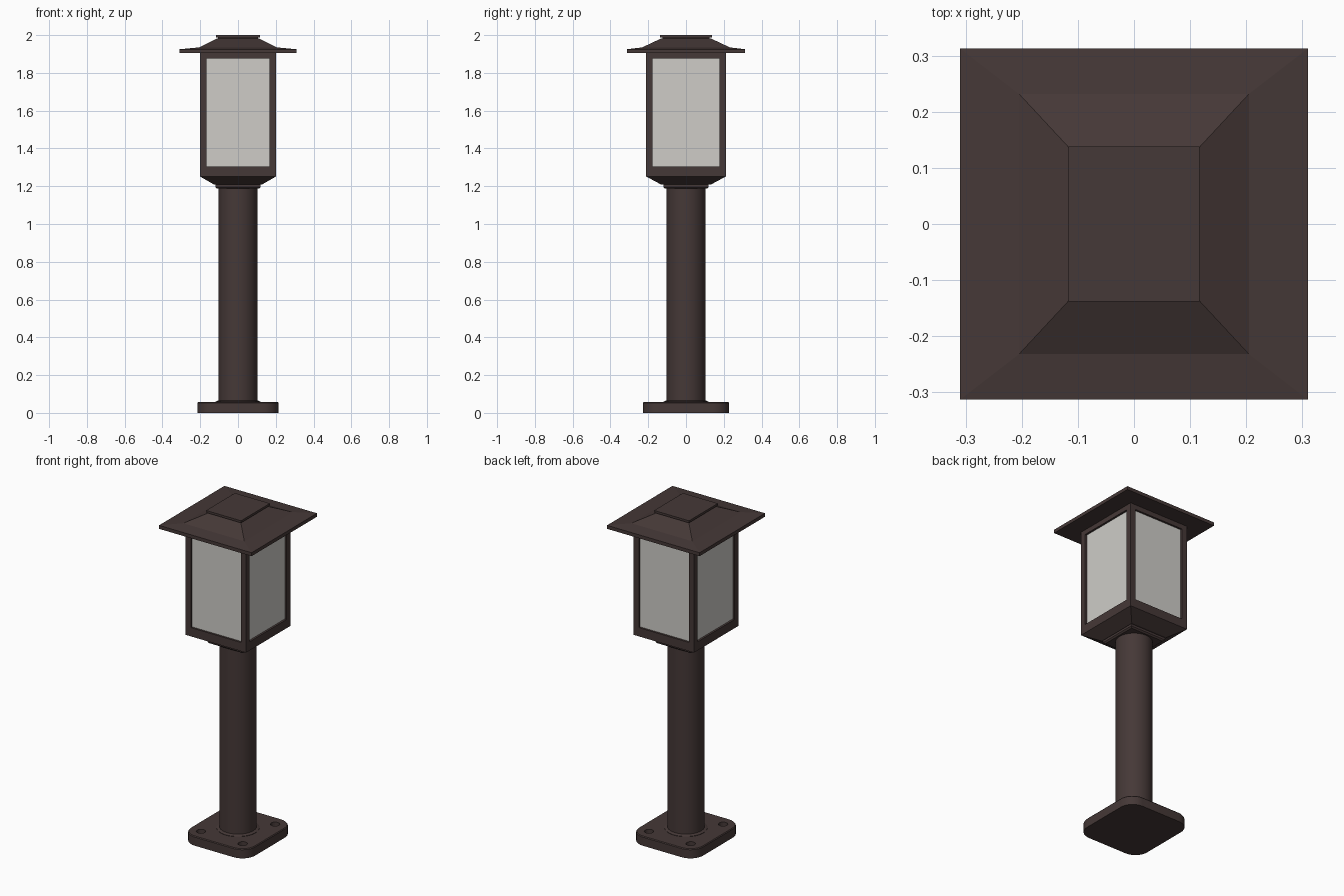
import bpy, bmesh, math
from mathutils import Vector

if "Cube" in bpy.data.objects:
    bpy.data.objects.remove(bpy.data.objects["Cube"])


def material(name, rgb):
    m = bpy.data.materials.new(name)
    m.diffuse_color = (*rgb, 1)
    m.use_nodes = True
    m.node_tree.nodes["Principled BSDF"].inputs["Base Color"].default_value = m.diffuse_color
    return m


BROWN = material("dark brown metal", (0.060, 0.040, 0.038))
GLASS = material("frosted glass", (0.62, 0.605, 0.575))


def finish(bm, name, mat, smooth=False):
    bmesh.ops.recalc_face_normals(bm, faces=bm.faces)
    me = bpy.data.meshes.new(name)
    bm.to_mesh(me)
    bm.free()
    me.materials.append(mat)
    ob = bpy.data.objects.new(name, me)
    bpy.context.collection.objects.link(ob)
    if smooth:
        bpy.ops.object.select_all(action='DESELECT')
        bpy.context.view_layer.objects.active = ob
        ob.select_set(True)
        bpy.ops.object.shade_smooth_by_angle(angle=math.radians(35))
    return ob


def loft(name, loops, mat=BROWN, smooth=False):
    """Skin a stack of equal-length closed loops and cap both ends."""
    bm = bmesh.new()
    rings = [[bm.verts.new(p) for p in loop] for loop in loops]
    n = len(rings[0])
    for a, b in zip(rings, rings[1:]):
        for i in range(n):
            j = (i + 1) % n
            bm.faces.new((a[i], a[j], b[j], b[i]))
    bm.faces.new(rings[0][::-1])
    bm.faces.new(rings[-1])
    return finish(bm, name, mat, smooth)


def rect(hx, hy, z):
    return [(-hx, -hy, z), (hx, -hy, z), (hx, hy, z), (-hx, hy, z)]


def circle(r, z, n=48, cx=0, cy=0):
    return [(cx + r * math.cos(2 * math.pi * i / n),
             cy + r * math.sin(2 * math.pi * i / n), z) for i in range(n)]


def rounded(hx, hy, r, z, seg=8):
    pts = []
    for k, (sx, sy) in enumerate(((1, 1), (-1, 1), (-1, -1), (1, -1))):
        for i in range(seg + 1):
            a = math.pi / 2 * (k + i / seg)
            pts.append((sx * (hx - r) + r * math.cos(a),
                        sy * (hy - r) + r * math.sin(a), z))
    return pts


def box(name, lo, hi, mat=BROWN):
    c = (Vector(lo) + Vector(hi)) / 2
    h = (Vector(hi) - Vector(lo)) / 2
    return loft(name, [[(c.x + x, c.y + y, z) for x, y, _ in rect(h.x, h.y, 0)]
                       for z in (lo[2], hi[2])], mat)


# Base plate with four bolt holes
base = loft("base_plate", [rounded(0.215, 0.228, 0.085, 0),
                           rounded(0.215, 0.228, 0.085, 0.052),
                           rounded(0.211, 0.224, 0.081, 0.057)], smooth=True)
for sx in (-1, 1):
    for sy in (-1, 1):
        cutter = loft("bolt_hole_cutter",
                      [circle(0.026, z, 24, sx * 0.14, sy * 0.155) for z in (0.025, 0.1)])
        cutter.hide_render = True
        cutter.hide_viewport = True
        mod = base.modifiers.new("bolt_hole", 'BOOLEAN')
        mod.operation = 'DIFFERENCE'
        mod.solver = 'EXACT'
        mod.object = cutter

# Round post with a low foot ring
loft("foot_ring", [circle(0.118, 0.05), circle(0.118, 0.059), circle(0.104, 0.066)], smooth=True)
loft("post", [circle(0.103, 0.05), circle(0.103, 1.20)], smooth=True)

# Square collar and flared lantern floor
loft("collar", [rect(0.112, 0.112, 1.187), rect(0.12, 0.12, 1.195), rect(0.12, 0.12, 1.212)])
loft("lantern_floor", [rect(0.125, 0.13, 1.208), rect(0.202, 0.212, 1.252),
                       rect(0.202, 0.212, 1.26)])

# Lantern frame: corner posts and rails
HX, HY, W = 0.202, 0.212, 0.035
Z0, Z1 = 1.255, 1.908
for sx in (-1, 1):
    for sy in (-1, 1):
        xs = sorted((sx * HX, sx * (HX - W)))
        ys = sorted((sy * HY, sy * (HY - W)))
        box("corner_post", (xs[0], ys[0], Z0), (xs[1], ys[1], Z1))
for z0, z1, label in ((Z0, 1.305, "lower_rail"), (1.875, Z1, "upper_rail")):
    for s in (-1, 1):
        ys = sorted((s * HY, s * (HY - W)))
        xs = sorted((s * HX, s * (HX - W)))
        box(label, (-HX + W, ys[0], z0), (HX - W, ys[1], z1))
        box(label, (xs[0], -HY + W, z0), (xs[1], HY - W, z1))

# Glass set slightly behind the frame
box("glass", (-HX + 0.012, -HY + 0.012, 1.27), (HX - 0.012, HY - 0.012, 1.90), GLASS)

# Roof: wide brim rising to a shallow hipped top
loft("roof", [rect(0.31, 0.313, 1.904), rect(0.31, 0.313, 1.925), rect(0.205, 0.232, 1.935),
              rect(0.112, 0.132, 1.982)])

# Cap plate on a narrow neck
loft("cap_neck", [rect(0.105, 0.125, 1.975), rect(0.105, 0.125, 1.99)])
loft("cap_plate", [rect(0.117, 0.138, 1.987), rect(0.117, 0.138, 2.0)])
